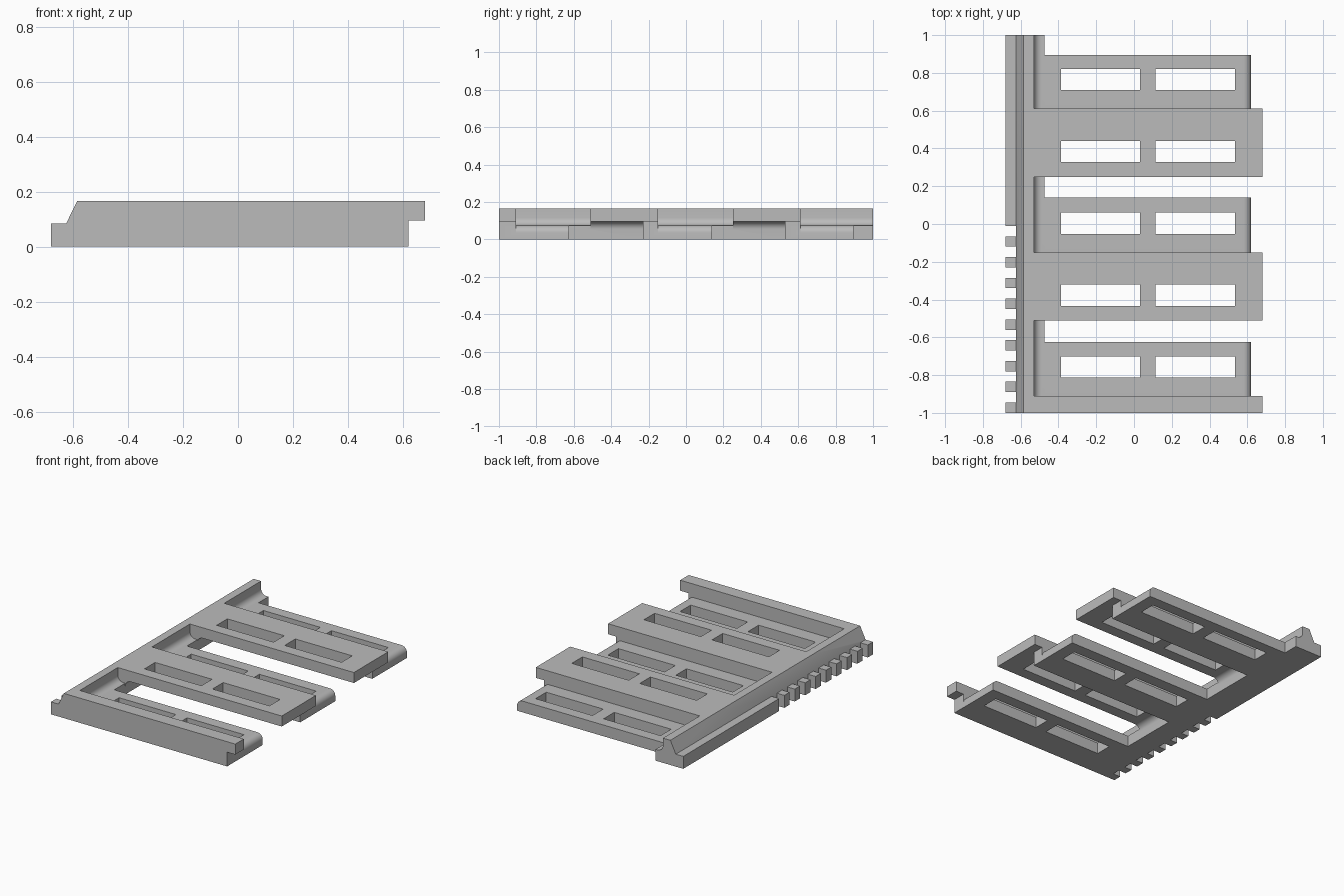
import bpy
import bmesh
from math import sin, cos, pi

cube = bpy.data.objects.get("Cube")
if cube:
    bpy.data.objects.remove(cube, do_unlink=True)

grey = bpy.data.materials.new("plain grey")
grey.use_nodes = True
grey.diffuse_color = (0.5, 0.5, 0.5, 1)
grey.node_tree.nodes["Principled BSDF"].inputs["Base Color"].default_value = (0.5, 0.5, 0.5, 1)

# Main levels and edges
TOP, LOW, UNDER, STEP = 0.165, 0.075, 0.095, 0.083
OUTER, BACK, RIDGE, POCKET, ROOT = -0.68, -0.625, -0.585, -0.53, -0.475
TIP, OVERHANG = 0.62, 0.68
R = 0.04


def arc(cx, cz, start, end, steps=8):
    """Points of a round corner, angles in units of pi."""
    angles = [pi * (start + (end - start) * i / steps) for i in range(steps + 1)]
    return [(cx + R * cos(a), cz + R * sin(a)) for a in angles]


def prism(name, profile, y0, y1):
    """Extrude an x-z profile along y."""
    bm = bmesh.new()
    face = bm.faces.new([bm.verts.new((x, y0, z)) for x, z in profile])
    ext = bmesh.ops.extrude_face_region(bm, geom=[face])
    for v in ext["geom"]:
        if isinstance(v, bmesh.types.BMVert):
            v.co.y = y1
    bmesh.ops.recalc_face_normals(bm, faces=bm.faces)
    mesh = bpy.data.meshes.new(name)
    bm.to_mesh(mesh)
    bm.free()
    mesh.materials.append(grey)
    obj = bpy.data.objects.new(name, mesh)
    bpy.context.scene.collection.objects.link(obj)
    return obj


def box(name, x0, x1, y0, y1, z0, z1):
    return prism(name, [(x0, z0), (x1, z0), (x1, z1), (x0, z1)], y0, y1)


def combine(target, others, operation):
    """Apply a boolean with each helper, then drop the helper."""
    bpy.context.view_layer.objects.active = target
    for other in others:
        other.hide_render = True
        mod = target.modifiers.new("bool", "BOOLEAN")
        mod.operation, mod.solver, mod.object = operation, "EXACT", other
        bpy.ops.object.modifier_apply(modifier=mod.name)
        bpy.data.objects.remove(other, do_unlink=True)


# Profiles, going round from the bottom of the spine
bevel = [(RIDGE, TOP), (BACK, STEP), (BACK, 0)]
pocket = arc(POCKET + R, LOW + R, 1.5, 1) + [(POCKET, TOP)] + bevel
wall = [(TIP, 0), (TIP, UNDER), (OVERHANG, UNDER), (OVERHANG, TOP)] + bevel
low_slat = [(TIP, 0)] + arc(TIP - R, LOW - R, 0, 0.5) + pocket
spine = [(ROOT, 0), (ROOT, LOW)] + pocket
high_slat = [(ROOT, 0)] + arc(ROOT + R, UNDER - R, 1, 0.5) + [(OVERHANG, UNDER), (OVERHANG, TOP)] + bevel

# Slats repeat along the spine: wall, low slat, open gap, high slat
module = prism("slatted_module", wall, -1, -0.91)
parts = []
for i, (y0, y1, y2, y3, y4) in enumerate([
        (-0.91, -0.625, -0.51, -0.23, -0.15),
        (-0.15, 0.14, 0.25, 0.53, 0.612),
        (0.612, 0.895, 1, 0, 0)]):
    parts.append(prism("low_slat", low_slat, y0, y1))
    parts.append(prism("spine_gap", spine, y1, y2))
    if i < 2:
        parts.append(prism("high_slat", high_slat, y2, y3))
        parts.append(prism("wall", wall, y3, y4))

# Edge lip on one half, teeth on the other
parts.append(box("lip", OUTER, BACK, -0.01, 1, 0, STEP))
for i in range(9):
    y = -1 + 0.11 * i
    parts.append(box("tooth", OUTER, BACK, y, y + 0.055, 0, STEP))
combine(module, parts, "UNION")

# Two slots through every slat
cutters = []
for y in (-0.757, -0.377, 0.004, 0.384, 0.765):
    for x in (-0.387, 0.115):
        cutters.append(box("slot_cutter", x, x + 0.42, y - 0.056, y + 0.056, -0.1, 0.3))
combine(module, cutters, "DIFFERENCE")

# Merge flat faces and smooth only the round corners
bm = bmesh.new()
bm.from_mesh(module.data)
bmesh.ops.remove_doubles(bm, verts=bm.verts, dist=0.0002)
bmesh.ops.dissolve_limit(bm, angle_limit=0.01, verts=bm.verts, edges=bm.edges)
bm.to_mesh(module.data)
bm.free()
module.select_set(True)
bpy.context.view_layer.objects.active = module
bpy.ops.object.shade_smooth_by_angle(angle=0.5)
